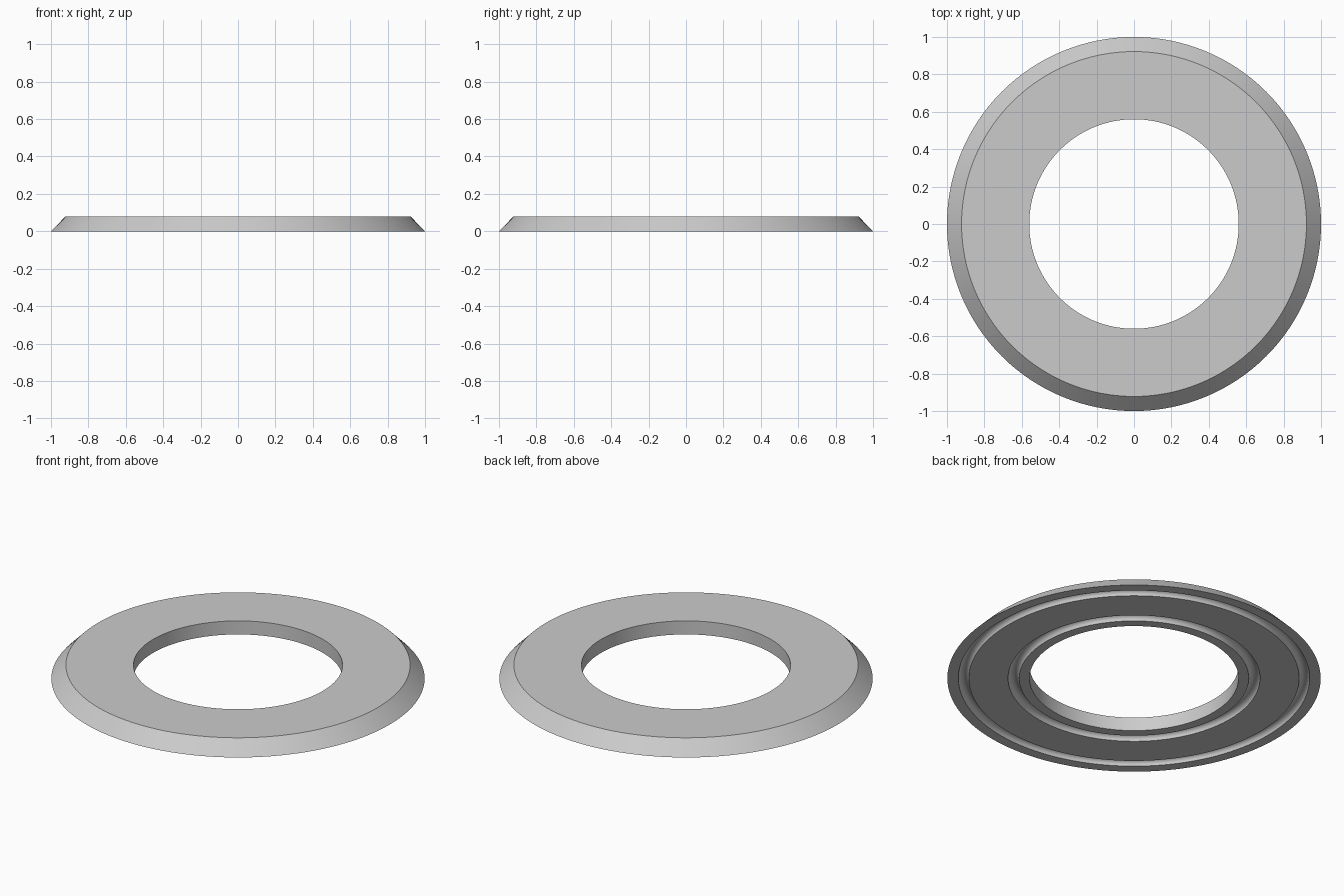
import bpy
import bmesh
import math

if "Cube" in bpy.data.objects:
    bpy.data.objects.remove(bpy.data.objects["Cube"])

SEGMENTS = 128

grey = bpy.data.materials.new("light grey")
grey.diffuse_color = (0.6, 0.6, 0.6, 1.0)
grey.use_nodes = True
grey.node_tree.nodes["Principled BSDF"].inputs["Base Color"].default_value = grey.diffuse_color


def groove(centre, radius, steps=10):
    """Half-round channel cut up into the underside, from inside to outside."""
    return [(centre - radius * math.cos(math.pi * i / steps),
             radius * math.sin(math.pi * i / steps)) for i in range(steps + 1)]


def lathe(name, profile, material):
    """Revolve a closed (radius, height) profile around z."""
    bm = bmesh.new()
    rings = []
    for s in range(SEGMENTS):
        a = 2 * math.pi * s / SEGMENTS
        rings.append([bm.verts.new((r * math.cos(a), r * math.sin(a), z))
                      for r, z in profile])
    n = len(profile)
    for s in range(SEGMENTS):
        here, after = rings[s], rings[(s + 1) % SEGMENTS]
        for i in range(n):
            j = (i + 1) % n
            bm.faces.new((here[i], after[i], after[j], here[j]))
    bmesh.ops.recalc_face_normals(bm, faces=bm.faces)
    mesh = bpy.data.meshes.new(name)
    bm.to_mesh(mesh)
    bm.free()
    mesh.materials.append(material)
    obj = bpy.data.objects.new(name, mesh)
    bpy.context.collection.objects.link(obj)
    bpy.context.view_layer.objects.active = obj
    obj.select_set(True)
    bpy.ops.object.shade_smooth_by_angle(angle=math.radians(30))
    return obj


# Flat ring: straight bore, bevelled rim, two seal grooves underneath
profile = ([(0.56, 0.0)]
           + groove(0.645, 0.03)
           + groove(0.913, 0.028)
           + [(1.0, 0.0), (0.922, 0.08), (0.56, 0.08)])
lathe("bevelled_ring", profile, grey)
